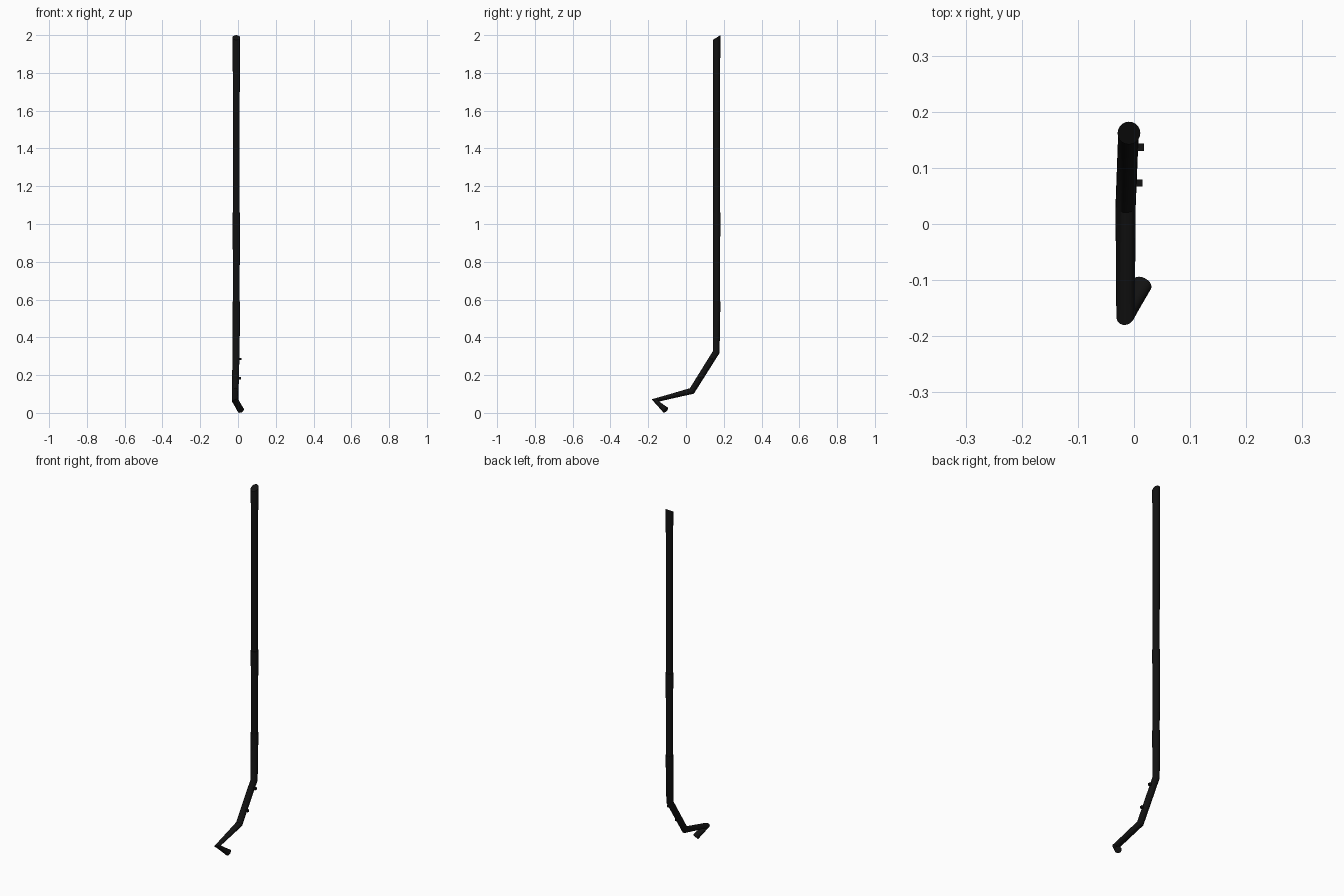
import bpy, bmesh, math
from mathutils import Vector

if "Cube" in bpy.data.objects:
    bpy.data.objects.remove(bpy.data.objects["Cube"])

SIDES = 20
black = bpy.data.materials.new("black")
black.diffuse_color = (0.006, 0.006, 0.006, 1)
black.use_nodes = True
black.node_tree.nodes["Principled BSDF"].inputs["Base Color"].default_value = black.diffuse_color


def finish(name, bm):
    bmesh.ops.recalc_face_normals(bm, faces=bm.faces[:])
    me = bpy.data.meshes.new(name)
    bm.to_mesh(me)
    bm.free()
    ob = bpy.data.objects.new(name, me)
    bpy.context.collection.objects.link(ob)
    me.materials.append(black)
    bpy.ops.object.select_all(action='DESELECT')
    ob.select_set(True)
    bpy.context.view_layer.objects.active = ob
    bpy.ops.object.shade_smooth_by_angle(angle=math.radians(35))
    return ob


def pipe(name, points, radii, slant=0.0):
    """Round tube along points; each ring faces the averaged direction."""
    bm = bmesh.new()
    pts = [Vector(p) for p in points]
    dirs = [(b - a).normalized() for a, b in zip(pts, pts[1:])]
    rings = []
    for i, (p, r) in enumerate(zip(pts, radii)):
        n = (dirs[max(i - 1, 0)] + dirs[min(i, len(dirs) - 1)]).normalized()
        u = Vector((1, 0, 0))
        u = (u - n * n.dot(u)).normalized()
        v = n.cross(u)
        ring = []
        for k in range(SIDES):
            a = 2 * math.pi * k / SIDES
            co = p + (u * math.cos(a) + v * math.sin(a)) * r
            if i == 0:
                co.z += (co.y - p.y) * slant
            ring.append(bm.verts.new(co))
        rings.append(ring)
    for a, b in zip(rings, rings[1:]):
        for k in range(SIDES):
            j = (k + 1) % SIDES
            bm.faces.new((a[k], a[j], b[j], b[k]))
    bm.faces.new(rings[0])
    bm.faces.new(rings[-1])
    return finish(name, bm)


X, Y = -0.009, 0.162
FLARE, THIN = 0.0203, 0.0178

# upright sections, each flared at its top; the top one is cut at a slant
pipe("upper_pipe", [(X, Y, 1.987), (X, Y, 1.75), (X, Y, 1.04)],
     [FLARE, 0.0183, THIN], slant=0.62)
pipe("middle_pipe", [(X, Y, 1.06), (X, Y, 0.80), (X, Y, 0.57)],
     [FLARE, 0.0183, THIN])

# lowest section running through the bends to the hooked outlet
bend = Vector((-0.010, 0.160, 0.322))
elbow = Vector((-0.015, 0.031, 0.116))
pipe("lower_bent_pipe",
     [(X, Y, 0.59), bend, elbow, (-0.015, -0.163, 0.066), (0.0145, -0.107, 0.0145)],
     [FLARE, 0.0183, 0.0180, 0.0177, 0.0180])

# two small square pegs on the sloping part
slope = (elbow - bend).normalized()
for i, (y, x_end) in enumerate(((0.137, 0.018), (0.073, 0.015))):
    c = bend + (elbow - bend) * ((bend.y - y) / (bend.y - elbow.y))
    bm = bmesh.new()
    bmesh.ops.create_cube(bm, size=1)
    bmesh.ops.scale(bm, vec=(x_end - c.x, 0.013, 0.013), verts=bm.verts)
    bmesh.ops.translate(bm, vec=((x_end + c.x) / 2, c.y, c.z), verts=bm.verts)
    finish(f"peg_{i + 1}", bm)
